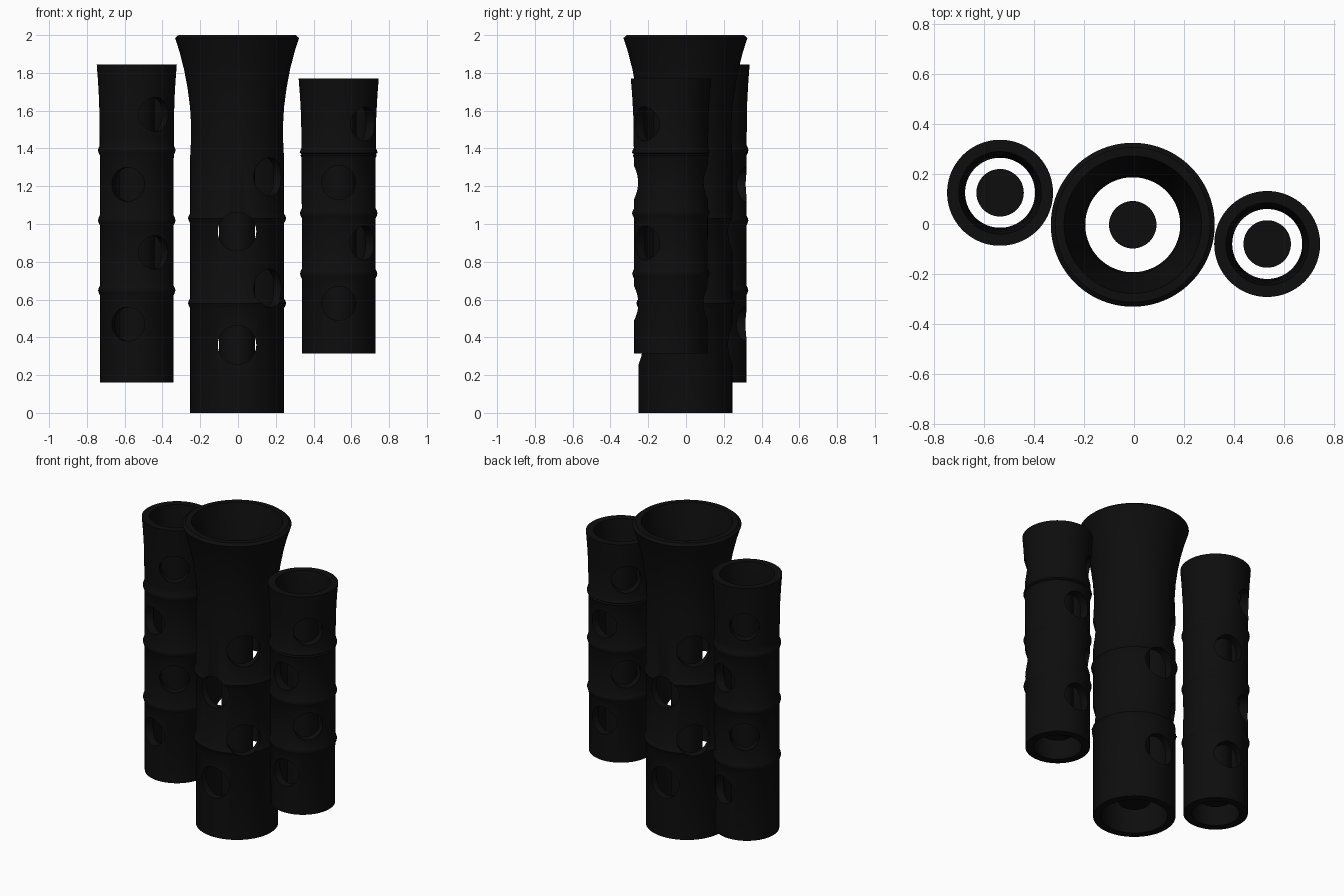
import bpy, bmesh, math
from mathutils import Matrix, Vector

if "Cube" in bpy.data.objects:
    bpy.data.objects.remove(bpy.data.objects["Cube"], do_unlink=True)

SIDES = 96
black = bpy.data.materials.new("black")
black.use_nodes = True
black.diffuse_color = (0.004, 0.004, 0.004, 1)
black.node_tree.nodes["Principled BSDF"].inputs["Base Color"].default_value = black.diffuse_color


def add_object(name, bm, location):
    mesh = bpy.data.meshes.new(name)
    bmesh.ops.recalc_face_normals(bm, faces=bm.faces)
    bm.to_mesh(mesh)
    bm.free()
    mesh.materials.append(black)
    obj = bpy.data.objects.new(name, mesh)
    obj.location = location
    bpy.context.collection.objects.link(obj)
    return obj


def smooth(obj):
    bpy.ops.object.select_all(action="DESELECT")
    bpy.context.view_layer.objects.active = obj
    obj.select_set(True)
    bpy.ops.object.shade_smooth_by_angle(angle=math.radians(35))


def lathe(profile):
    """Spin a closed (radius, z) loop around z."""
    bm = bmesh.new()
    rings = [[bm.verts.new((r * math.cos(a), r * math.sin(a), z)) for r, z in profile]
             for a in (math.tau * i / SIDES for i in range(SIDES))]
    n = len(profile)
    for i in range(SIDES):
        here, there = rings[i], rings[(i + 1) % SIDES]
        for j in range(n):
            k = (j + 1) % n
            bm.faces.new((here[j], there[j], there[k], here[k]))
    return bm


def radius_at(points, z):
    for (r0, z0), (r1, z1) in zip(points, points[1:]):
        if z0 <= z <= z1:
            return r0 + (r1 - r0) * (z - z0) / (z1 - z0)


def add_cylinder(bm, radius, depth, matrix):
    bmesh.ops.create_cone(bm, cap_ends=True, segments=48, radius1=radius,
                          radius2=radius, depth=depth, matrix=matrix)


def make_tube(name, x, y, outer, inner, nodes, bump, holes, hole_radius, turn):
    # Outer wall with a raised band at each node, then back down the bore
    wall = list(outer)
    for z in nodes:
        for dz, rise in ((-0.026, 0), (-0.014, 0.6), (0, 1), (0.014, 0.6), (0.026, 0)):
            wall.append((radius_at(outer, z + dz) + bump * rise, z + dz))
    wall.sort(key=lambda p: p[1])
    tube = add_object(name + "_tube", lathe(wall + inner[::-1]), (x, y, 0))

    # Round holes straight through, alternating between two directions
    bm = bmesh.new()
    for i, z in enumerate(holes):
        angle = math.radians(turn + 45 * (i % 2))
        facing = Vector((math.sin(angle), -math.cos(angle), 0))
        add_cylinder(bm, hole_radius, 1,
                     Matrix.Translation((0, 0, z)) @ facing.to_track_quat("Z", "Y").to_matrix().to_4x4())
    cutter = add_object(name + "_hole_cutter", bm, (x, y, 0))
    cutter.hide_render = True
    cut = tube.modifiers.new("holes", "BOOLEAN")
    cut.operation, cut.solver, cut.object = "DIFFERENCE", "EXACT", cutter
    bpy.context.view_layer.update()
    result = bpy.data.meshes.new_from_object(tube.evaluated_get(bpy.context.evaluated_depsgraph_get()))
    tube.modifiers.clear()
    tube.data = result
    bpy.data.objects.remove(cutter, do_unlink=True)
    smooth(tube)

    # Solid core standing inside the bore
    low, high = outer[0][1] + 0.1, outer[-1][1] - 0.17
    bm = bmesh.new()
    add_cylinder(bm, 0.095, high - low, Matrix.Translation((0, 0, (low + high) / 2)))
    smooth(add_object(name + "_core", bm, (x, y, 0)))


# Tall middle tube with a flared mouth
make_tube("middle", -0.005, -0.003,
          [(0.248, 0), (0.248, 1.36), (0.244, 1.44), (0.243, 1.52), (0.249, 1.62), (0.262, 1.72),
           (0.281, 1.82), (0.304, 1.91), (0.328, 1.985), (0.31, 2)],
          [(0.2, 0), (0.2, 1.36), (0.19, 1.5), (0.197, 1.62), (0.21, 1.72),
           (0.23, 1.82), (0.253, 1.91), (0.275, 2)],
          (0.58, 1.03), 0.012, (0.36, 0.66, 0.96, 1.25), 0.102, 0)


# Two shorter side tubes
def side_tube(name, x, y, low, high, holes, turn):
    height = high - low
    outer = [(0.194, low), (0.196, high - 0.4), (0.199, high - 0.2), (0.205, high - 0.09), (0.212, high)]
    inner = [(0.144, low), (0.14, high - 0.4), (0.146, high - 0.2), (0.153, high - 0.09), (0.165, high)]
    nodes = [low + height * f for f in (0.29, 0.51, 0.73)]
    make_tube(name, x, y, outer, inner, nodes, 0.01, holes, 0.09, turn)


side_tube("right", -0.536, 0.125, 0.16, 1.845, (0.47, 0.85, 1.21, 1.58), -15)
side_tube("left", 0.533, -0.08, 0.315, 1.77, (0.58, 0.9, 1.22, 1.53), 0)
